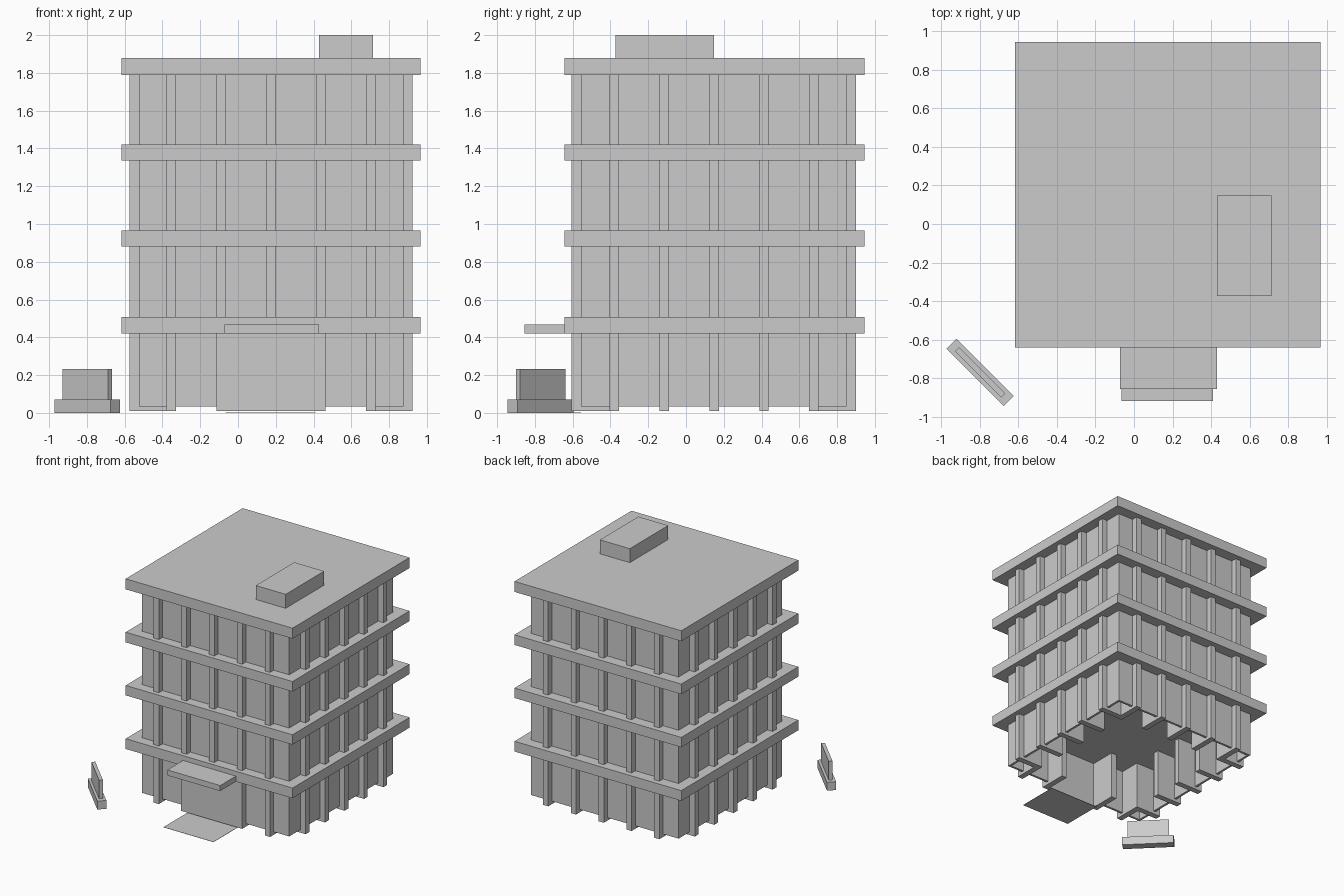
import bpy, math

if "Cube" in bpy.data.objects:
    bpy.data.objects.remove(bpy.data.objects["Cube"])


def box(name, x0, x1, y0, y1, z0, z1, turn=0.0):
    """Box from its limits, optionally turned about its own vertical axis."""
    bpy.ops.mesh.primitive_cube_add(
        size=1, location=((x0 + x1) / 2, (y0 + y1) / 2, (z0 + z1) / 2))
    ob = bpy.context.object
    ob.name = name
    ob.scale = (x1 - x0, y1 - y0, z1 - z0)
    ob.rotation_euler.z = turn
    return ob


# Wall limits, fin reach and the storey slabs
WX0, WX1, WY0, WY1 = -0.525, 0.875, -0.555, 0.85
OUT, DEEP, HALF = 0.05, 0.195, 0.025
CX, CY, STEP = 0.175, 0.149, 0.264
T = 0.02
SLABS = [(0.42, 0.508), (0.88, 0.965), (1.335, 1.422), (1.79, 1.88)]
Z0 = 0.01

# Floor slabs and roof
for i, (a, b) in enumerate(SLABS):
    box(f"slab_{i + 1}", -0.617, 0.967, -0.642, 0.945, a, b)

# Upper storey walls
for i in range(3):
    box(f"storey_wall_{i + 2}", WX0, WX1, WY0, WY1, SLABS[i][1], SLABS[i + 1][0])

# Ground floor walls, a thin shell open underneath, gap at the entrance
g0, g1 = 0.035, 0.42
box("ground_wall_left", WX0, WX0 + T, WY0, WY1, g0, g1)
box("ground_wall_right", WX1 - T, WX1, WY0, WY1, g0, g1)
box("ground_wall_back", WX0 + T, WX1 - T, WY1 - T, WY1, g0, g1)
box("ground_wall_front_left", WX0 + T, -0.10, WY0, WY0 + T, g0, g1)
box("ground_wall_front_right", 0.45, WX1 - T, WY0, WY0 + T, g0, g1)

# Vertical fins, projecting outside and running inside each wall, per storey
levels = [Z0] + [s[1] for s in SLABS[:3]]
for lv, zb in enumerate(levels):
    zt = SLABS[lv][0]
    for k in range(-2, 3):
        x, y = CX + k * STEP, CY + k * STEP
        tag = f"{lv + 1}_{k + 3}"
        if not (lv == 0 and k == 0):
            box("fin_front_" + tag, x - HALF, x + HALF, WY0 - OUT, WY0 + DEEP, zb, zt)
        box("fin_back_" + tag, x - HALF, x + HALF, WY1 - DEEP, WY1 + OUT, zb, zt)
        box("fin_left_" + tag, WX0 - OUT, WX0 + DEEP, y - HALF, y + HALF, zb, zt)
        box("fin_right_" + tag, WX1 - DEEP, WX1 + OUT, y - HALF, y + HALF, zb, zt)

# Entrance wall, canopy and paving
box("entrance_wall", -0.115, 0.464, -0.607, -0.587, Z0, 0.42)
box("entrance_canopy", -0.072, 0.43, -0.855, -0.62, 0.42, 0.467)
box("entrance_paving", -0.065, 0.41, -0.918, -0.555, 0.0, 0.002)

# Roof plant room
box("roof_plant_room", 0.43, 0.714, -0.373, 0.148, 1.88, 2.0)

# Free standing sign, set diagonally
sx, sy = -0.798, -0.77
box("sign_base", sx - 0.21, sx + 0.21, sy - 0.036, sy + 0.036, 0, 0.072, -math.pi / 4)
box("sign_panel", sx - 0.17, sx + 0.17, sy - 0.015, sy + 0.015, 0.072, 0.232, -math.pi / 4)
